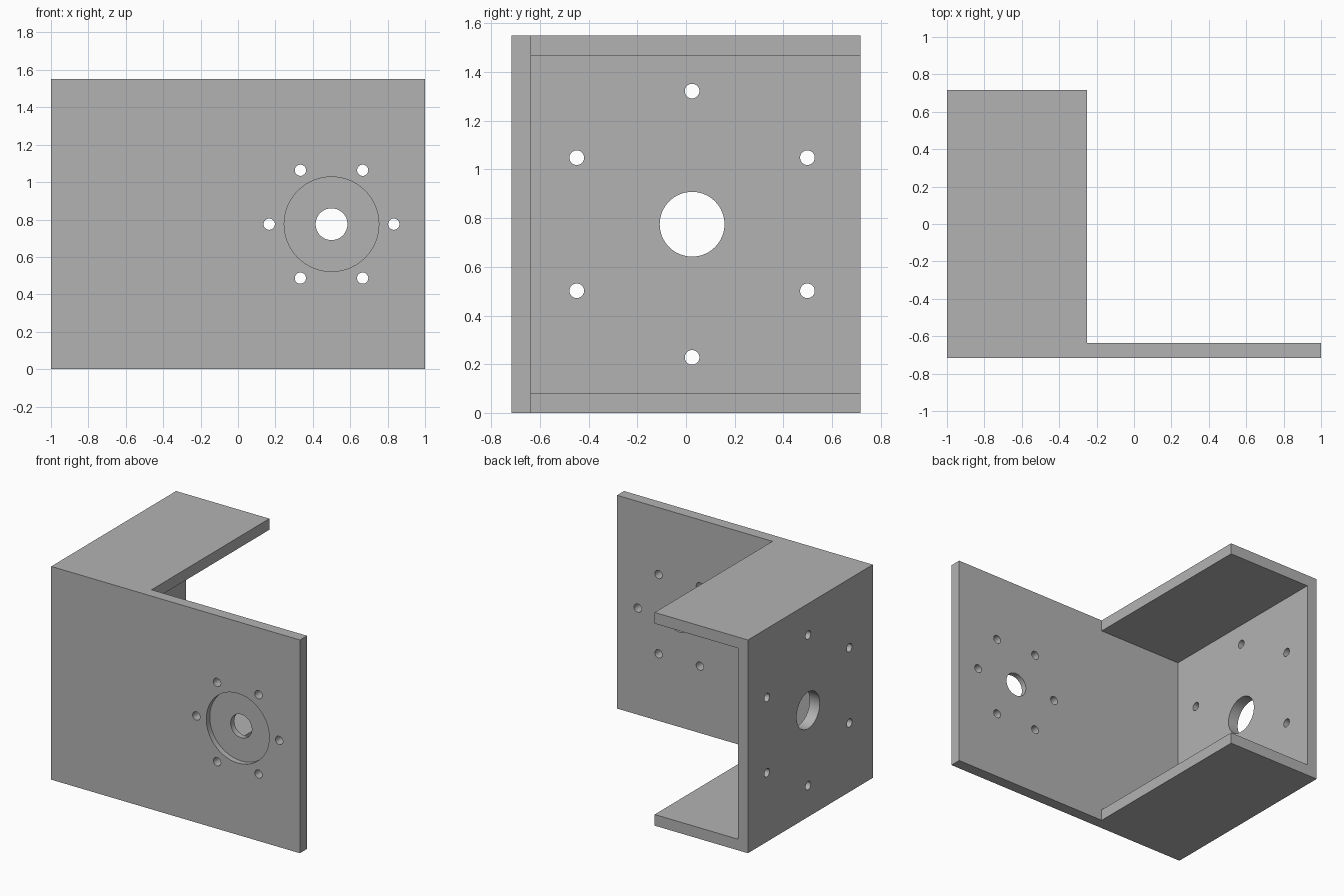
import bpy, bmesh, math
from mathutils import Matrix

cube = bpy.data.objects.get("Cube")
if cube:
    bpy.data.objects.remove(cube, do_unlink=True)

# Overall sizes
X, Y, H, T = 1.0, 0.717, 1.55, 0.081
FLANGE_X = -0.25
MID = H / 2

grey = bpy.data.materials.new("plain grey")
grey.use_nodes = True
colour = (0.45, 0.45, 0.45, 1)
grey.diffuse_color = colour
grey.node_tree.nodes["Principled BSDF"].inputs["Base Color"].default_value = colour


def make_object(name, bm):
    bmesh.ops.recalc_face_normals(bm, faces=bm.faces)
    mesh = bpy.data.meshes.new(name)
    bm.to_mesh(mesh)
    bm.free()
    mesh.materials.append(grey)
    obj = bpy.data.objects.new(name, mesh)
    bpy.context.collection.objects.link(obj)
    return obj


def box(name, low, high):
    bm = bmesh.new()
    bmesh.ops.create_cube(bm, size=1)
    for v in bm.verts:
        v.co = [high[i] if v.co[i] > 0 else low[i] for i in range(3)]
    return make_object(name, bm)


def drill(name, centre, radius, length, axis):
    bm = bmesh.new()
    turn = Matrix.Rotation(math.pi / 2, 4, "X" if axis == "Y" else "Y")
    bmesh.ops.create_cone(bm, cap_ends=True, segments=64, radius1=radius,
                          radius2=radius, depth=length,
                          matrix=Matrix.Translation(centre) @ turn)
    return make_object(name, bm)


# Bracket body: L-shaped plan extruded upward
bm = bmesh.new()
plan = [(-X, -Y), (X, -Y), (X, T - Y), (FLANGE_X, T - Y), (FLANGE_X, Y), (-X, Y)]
face = bm.faces.new([bm.verts.new((x, y, 0)) for x, y in plan])
top = bmesh.ops.extrude_face_region(bm, geom=[face])["geom"]
bmesh.ops.translate(bm, vec=(0, 0, H),
                    verts=[g for g in top if isinstance(g, bmesh.types.BMVert)])
bracket = make_object("motor_bracket", bm)

# Pocket between the two flanges, open to the back and the left
cutters = [box("pocket_cutter", (T - X, T - Y, T), (X + 1, Y + 1, H - T))]

# Front plate: recess, shaft hole and bolt circle
cx = 0.5
cutters += [
    drill("recess_cutter", (cx, -Y, MID), 0.253, 0.08, "Y"),
    drill("shaft_cutter", (cx, -Y, MID), 0.085, 0.5, "Y"),
]
for i in range(6):
    a = math.radians(60 * i)
    at = (cx + 0.333 * math.cos(a), -Y, MID + 0.333 * math.sin(a))
    cutters.append(drill("front_bolt_cutter", at, 0.03, 0.5, "Y"))

# Side plate: large hole and bolt circle
cy = 0.025
cutters.append(drill("side_hole_cutter", (-X, cy, MID), 0.133, 0.5, "X"))
for i in range(6):
    a = math.radians(30 + 60 * i)
    at = (-X, cy + 0.547 * math.cos(a), MID + 0.547 * math.sin(a))
    cutters.append(drill("side_bolt_cutter", at, 0.03, 0.5, "X"))

# Cut everything, then discard the cutters
bpy.ops.object.select_all(action="DESELECT")
bpy.context.view_layer.objects.active = bracket
bracket.select_set(True)
for cutter in cutters:
    mod = bracket.modifiers.new("cut", "BOOLEAN")
    mod.operation = "DIFFERENCE"
    mod.solver = "EXACT"
    mod.object = cutter
    bpy.ops.object.modifier_apply(modifier=mod.name)
    bpy.data.objects.remove(cutter, do_unlink=True)

bpy.ops.object.shade_smooth_by_angle(angle=math.radians(30))
